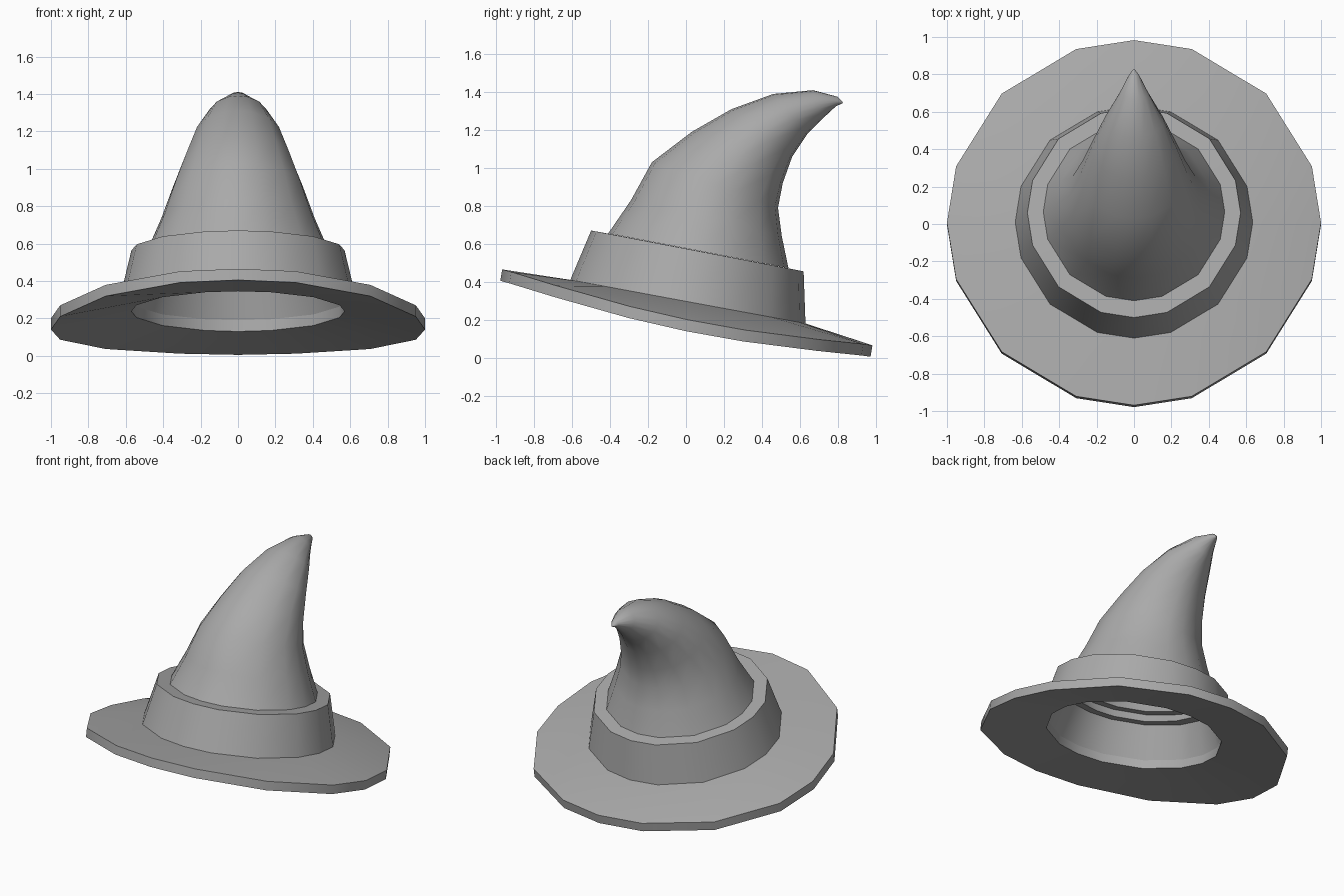
import bpy, bmesh, math

if "Cube" in bpy.data.objects:
    bpy.data.objects.remove(bpy.data.objects["Cube"])

# One flat grey felt colour
felt = bpy.data.materials.new("grey_felt")
felt.use_nodes = True
GREY = (0.40, 0.40, 0.40, 1)
felt.diffuse_color = GREY
felt.node_tree.nodes["Principled BSDF"].inputs["Base Color"].default_value = GREY

# Sixteen-sided ring with the slightly uneven spacing shared by every part
ANGLES = [math.radians(q + a) for q in (0, 90, 180, 270) for a in (0, 18, 45, 72)]


def ring(front, back, rx):
    """Tilted ellipse spanning two (y, z) points, with half width rx."""
    cy, cz = (front[0] + back[0]) / 2, (front[1] + back[1]) / 2
    dy, dz = (back[0] - front[0]) / 2, (back[1] - front[1]) / 2
    return [(rx * math.cos(a), cy + dy * math.sin(a), cz + dz * math.sin(a))
            for a in ANGLES]


def brim_edge(dy, dz):
    """Outer brim edge, tilted back and drooping at the sides."""
    pts = []
    for a in ANGLES:
        droop = 0.035 + 0.065 * abs(math.cos(a)) ** 2.5
        y = 0.976 * math.sin(a)
        pts.append((math.cos(a), y - 0.003 + dy, 0.24 - 0.205 * y - droop + dz))
    return pts


def loft(name, rings, closed):
    """Skin a row of rings, joining the ends into a loop or capping them."""
    bm = bmesh.new()
    rows = [[bm.verts.new(p) for p in r] for r in rings]
    n = len(ANGLES)
    pairs = list(zip(rows, rows[1:]))
    if closed:
        pairs.append((rows[-1], rows[0]))
    else:
        bm.faces.new(rows[0])
        bm.faces.new(rows[-1])
    for r, s in pairs:
        for i in range(n):
            j = (i + 1) % n
            bm.faces.new((r[i], r[j], s[j], s[i]))
    bmesh.ops.recalc_face_normals(bm, faces=bm.faces)
    me = bpy.data.meshes.new(name)
    bm.to_mesh(me)
    bm.free()
    me.materials.append(felt)
    ob = bpy.data.objects.new(name, me)
    bpy.context.collection.objects.link(ob)
    bpy.ops.object.select_all(action="DESELECT")
    ob.select_set(True)
    bpy.context.view_layer.objects.active = ob
    bpy.ops.object.shade_smooth_by_angle(angle=math.radians(31))
    return ob


# Rings shared where the parts meet
band_bottom = ring((-0.61, 0.41), (0.63, 0.18), 0.635)
hole_bottom = ring((-0.56, 0.345), (0.56, 0.13), 0.57)
hole_top = ring((-0.55, 0.40), (0.57, 0.19), 0.57)

# Drooping brim with a thick edge and an open head hole
loft("brim", [band_bottom, brim_edge(0.01, 0.06), brim_edge(0, 0),
              hole_bottom, hole_top], True)

# Hollow tapered band with a ledge around the foot of the cone
loft("band", [band_bottom,
              ring((-0.50, 0.67), (0.62, 0.455), 0.57),
              ring((-0.40, 0.652), (0.53, 0.473), 0.475),
              ring((-0.38, 0.588), (0.48, 0.42), 0.435),
              ring((-0.44, 0.60), (0.54, 0.408), 0.50),
              hole_top], True)

# Bent cone: front point, back point and half width of each ring
CONE = [((-0.41, 0.655), (0.54, 0.472), 0.485),
        ((-0.29, 0.83), (0.505, 0.64), 0.41),
        ((-0.18, 1.03), (0.485, 0.79), 0.345),
        ((0.03, 1.19), (0.51, 0.92), 0.285),
        ((0.24, 1.31), (0.56, 1.06), 0.23),
        ((0.46, 1.39), (0.64, 1.18), 0.16),
        ((0.67, 1.41), (0.72, 1.26), 0.08),
        ((0.80, 1.375), (0.79, 1.325), 0.028),
        ((0.828, 1.347), (0.824, 1.34), 0.005)]


def inset(f, b, rx, k=0.86):
    """Shrink a cone ring about its centre for the inner lining."""
    c = [(f[i] + b[i]) / 2 for i in (0, 1)]
    shrink = lambda p: [c[i] + (p[i] - c[i]) * k for i in (0, 1)]
    return ring(shrink(f), shrink(b), rx * k)


lining = [inset(*r) for r in reversed(CONE[:6])]
loft("bent_cone", lining + [ring(*r) for r in CONE], False)
